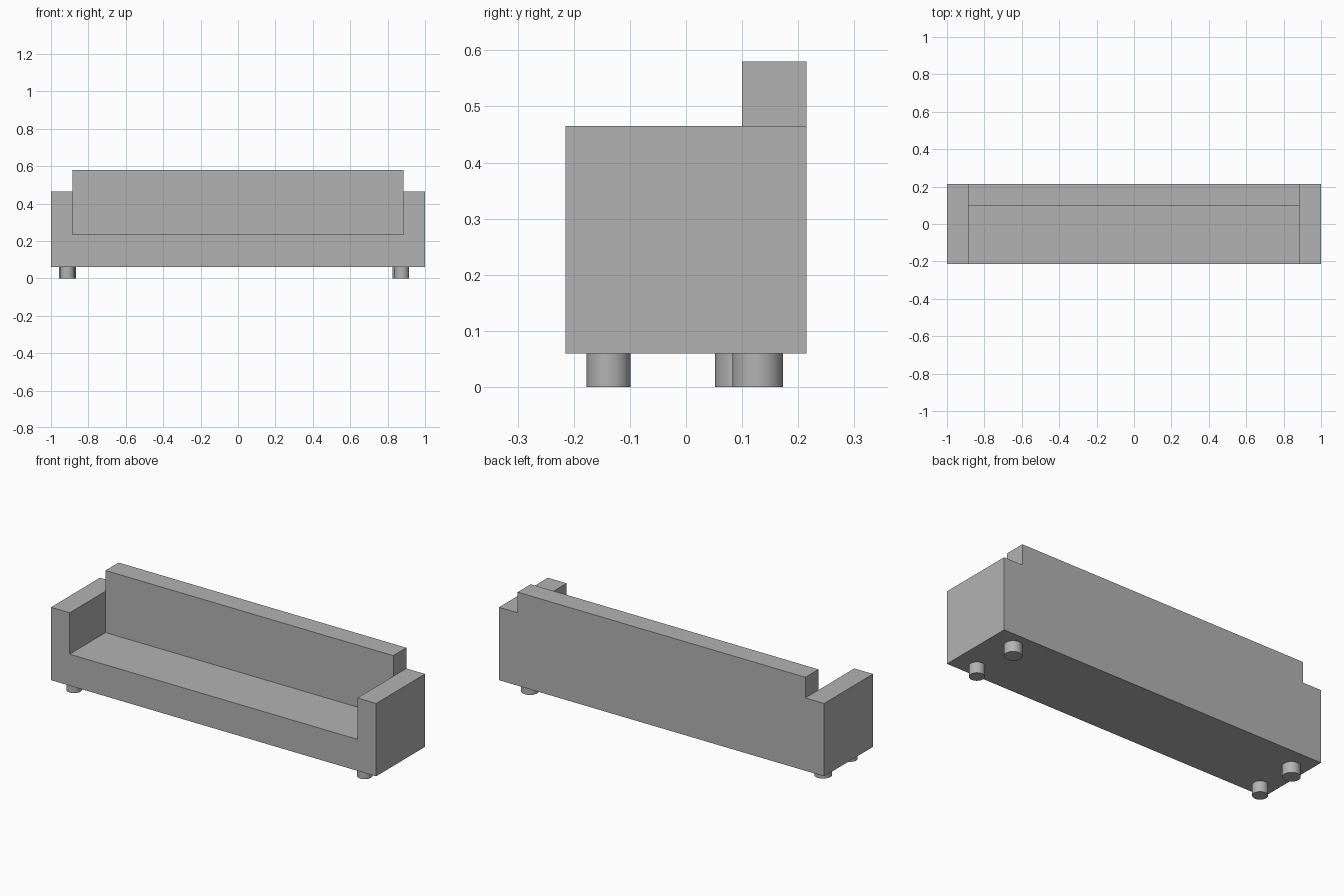
import bpy
import math

cube = bpy.data.objects.get("Cube")
if cube:
    bpy.data.objects.remove(cube, do_unlink=True)

grey = bpy.data.materials.new("plain_grey")
grey.use_nodes = True
grey.diffuse_color = (0.45, 0.45, 0.45, 1)
grey.node_tree.nodes["Principled BSDF"].inputs["Base Color"].default_value = (0.45, 0.45, 0.45, 1)


def box(name, low, high):
    bpy.ops.mesh.primitive_cube_add(size=1, location=[(a + b) / 2 for a, b in zip(low, high)])
    obj = bpy.context.object
    obj.name = name
    obj.scale = [b - a for a, b in zip(low, high)]
    bpy.ops.object.transform_apply(location=True, rotation=False, scale=True)
    obj.data.materials.append(grey)
    return obj


def carve(body, cutter):
    cutter.hide_render = True
    mod = body.modifiers.new("carve", 'BOOLEAN')
    mod.operation = 'DIFFERENCE'
    mod.solver = 'EXACT'
    mod.object = cutter
    bpy.context.view_layer.objects.active = body
    bpy.ops.object.modifier_apply(modifier=mod.name)
    bpy.data.objects.remove(cutter, do_unlink=True)


DEPTH = 0.215      # half depth
INNER = 0.885      # inner face of the arms
BASE, SEAT, ARM, TOP = 0.06, 0.235, 0.465, 0.58

# Sofa body: one block with the seat and the space above each arm carved out
body = box("sofa_body", (-1, -DEPTH, BASE), (1, DEPTH, TOP))
carve(body, box("seat_cutter", (-INNER, -1, SEAT), (INNER, 0.1, 1)))
for side in (-1, 1):
    ends = sorted((side * INNER, side * 2))
    carve(body, box("arm_cutter", (ends[0], -1, ARM), (ends[1], 1, 1)))

# Round legs, slightly uneven in placement, the rear pair thicker
legs = {
    "front_left_leg": (0.876, -0.138, 0.039),
    "front_right_leg": (-0.912, -0.138, 0.039),
    "rear_left_leg": (0.87, 0.128, 0.045),
    "rear_right_leg": (-0.912, 0.097, 0.045),
}
for name, (x, y, radius) in legs.items():
    bpy.ops.mesh.primitive_cylinder_add(vertices=48, radius=radius, depth=BASE,
                                        location=(x, y, BASE / 2))
    leg = bpy.context.object
    leg.name = name
    leg.data.materials.append(grey)
    bpy.ops.object.shade_smooth_by_angle(angle=math.radians(30))
